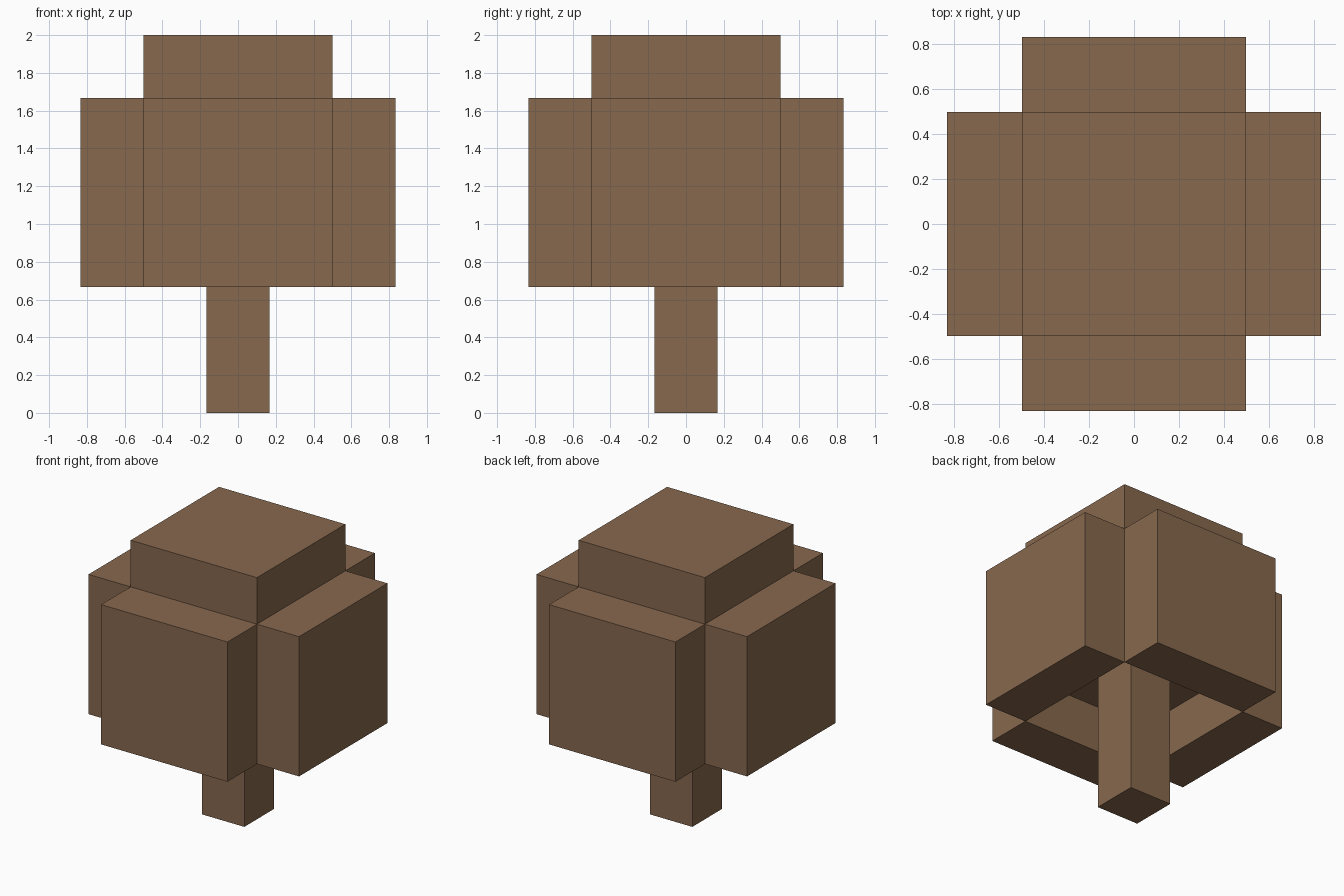
import bpy
from mathutils import Matrix, Vector
import bmesh

if "Cube" in bpy.data.objects:
    bpy.data.objects.remove(bpy.data.objects["Cube"], do_unlink=True)

U = 1 / 3  # one block

brown = bpy.data.materials.new("bark_brown")
brown.use_nodes = True
color = (0.242, 0.138, 0.076, 1)
brown.diffuse_color = color
brown.node_tree.nodes["Principled BSDF"].inputs["Base Color"].default_value = color


def box(name, center, size):
    """Add a flat-shaded box, measured in blocks."""
    bm = bmesh.new()
    place = Matrix.Translation(Vector(center) * U) @ Matrix.Diagonal((*(Vector(size) * U), 1))
    bmesh.ops.create_cube(bm, size=1, matrix=place)
    mesh = bpy.data.meshes.new(name)
    bm.to_mesh(mesh)
    bm.free()
    mesh.materials.append(brown)
    obj = bpy.data.objects.new(name, mesh)
    bpy.context.collection.objects.link(obj)


# Trunk rises into the recess under the crown
box("trunk", (0, 0, 1.5), (1, 1, 3))

# Crown core, one block higher than the side slabs
box("crown_core", (0, 0, 4.5), (3, 3, 3))

# Four side slabs, open between them at the bottom
for side, s in (("left", 1), ("right", -1)):
    box(side + "_slab", (2 * s, 0, 3.5), (1, 3, 3))
for side, s in (("back", 1), ("front", -1)):
    box(side + "_slab", (0, 2 * s, 3.5), (3, 1, 3))
